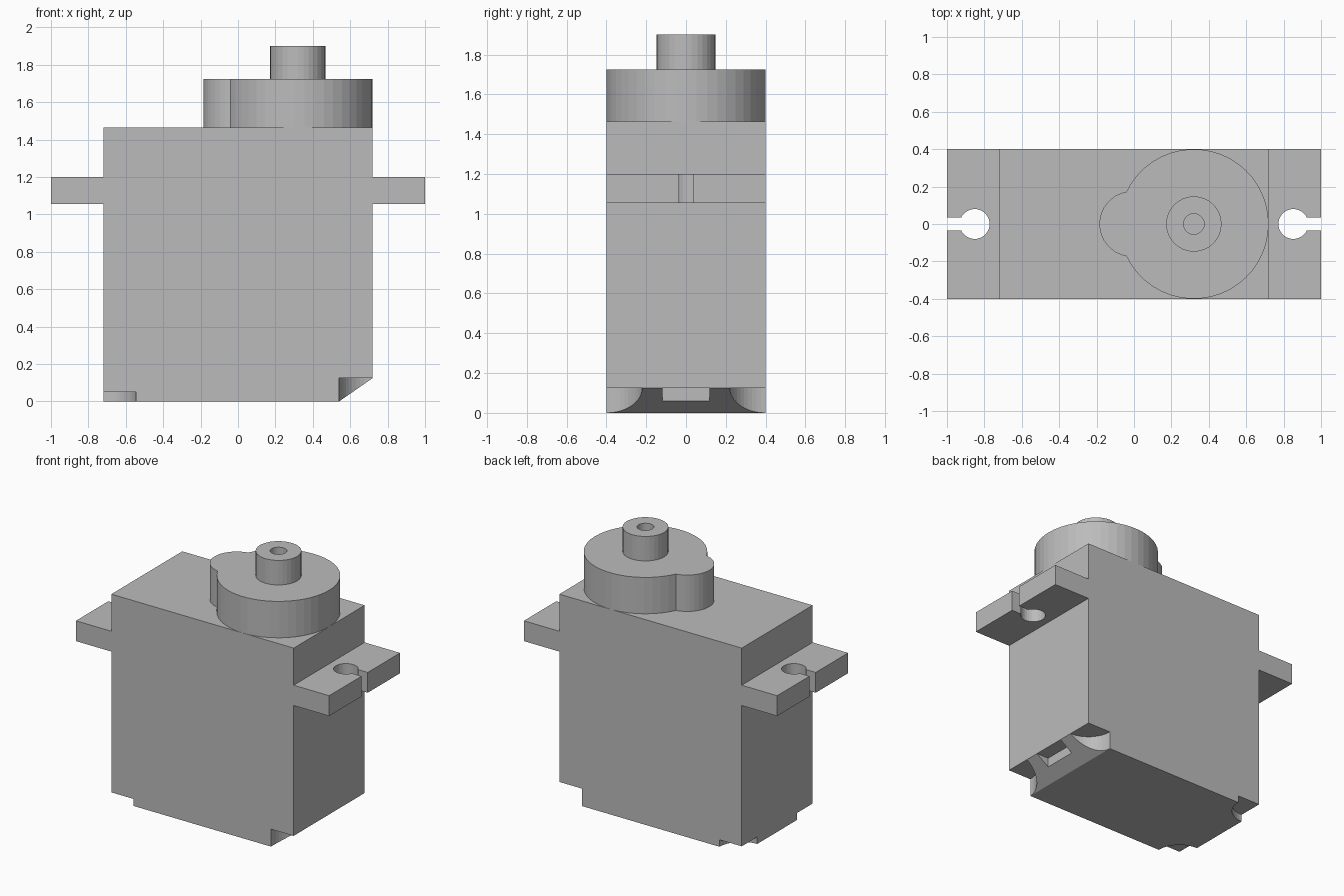
import bpy, bmesh
from math import cos, sin, pi, atan2
from mathutils import Vector

cube = bpy.data.objects.get("Cube")
if cube:
    bpy.data.objects.remove(cube, do_unlink=True)

grey = bpy.data.materials.new("plain grey")
grey.use_nodes = True
grey.diffuse_color = (0.5, 0.5, 0.5, 1)
grey.node_tree.nodes["Principled BSDF"].inputs["Base Color"].default_value = (0.5, 0.5, 0.5, 1)


def prism(name, points, offset):
    """Extrude a closed 3D outline along an offset vector."""
    bm = bmesh.new()
    face = bm.faces.new([bm.verts.new(p) for p in points])
    moved = bmesh.ops.extrude_face_region(bm, geom=[face])["geom"]
    bmesh.ops.translate(bm, vec=Vector(offset),
                        verts=[v for v in moved if isinstance(v, bmesh.types.BMVert)])
    bmesh.ops.recalc_face_normals(bm, faces=bm.faces)
    mesh = bpy.data.meshes.new(name)
    bm.to_mesh(mesh)
    bm.free()
    mesh.materials.append(grey)
    obj = bpy.data.objects.new(name, mesh)
    bpy.context.collection.objects.link(obj)
    return obj


def arc(cx, radius, start, end, steps):
    return [(cx + radius * cos(start + (end - start) * i / steps),
             radius * sin(start + (end - start) * i / steps)) for i in range(steps + 1)]


def cylinder(name, x, y, radius, z0, z1, sides=48):
    ring = [(px, py + y, z0) for px, py in arc(x, radius, 0, 2 * pi, sides)[:-1]]
    return prism(name, ring, (0, 0, z1 - z0))


def box(name, x0, x1, half_y, z0, z1):
    ring = [(x0, -half_y, z0), (x1, -half_y, z0), (x1, half_y, z0), (x0, half_y, z0)]
    return prism(name, ring, (0, 0, z1 - z0))


def cut(target, cutter):
    cutter.hide_render = True
    mod = target.modifiers.new("cut", "BOOLEAN")
    mod.operation, mod.solver, mod.object = "DIFFERENCE", "EXACT", cutter
    bpy.context.view_layer.objects.active = target
    bpy.ops.object.modifier_apply(modifier=mod.name)
    bpy.data.objects.remove(cutter, do_unlink=True)


HALF_X, HALF_Y, TOP = 0.72, 0.4, 1.465
TAB_LOW, TAB_HIGH = 1.055, 1.2
SHAFT_X, BOSS_TOP = 0.32, 1.725

# Case with mounting tabs and one chamfered bottom edge
profile = [(-HALF_X, 0), (0.54, 0), (HALF_X, 0.125),
           (HALF_X, TAB_LOW), (1, TAB_LOW), (1, TAB_HIGH), (HALF_X, TAB_HIGH),
           (HALF_X, TOP), (-HALF_X, TOP),
           (-HALF_X, TAB_HIGH), (-1, TAB_HIGH), (-1, TAB_LOW), (-HALF_X, TAB_LOW)]
case = prism("case", [(x, -HALF_Y, z) for x, z in profile], (0, 2 * HALF_Y, 0))

# Keyhole screw slots in the tabs
for side in (-1, 1):
    cut(case, cylinder("screw_hole", side * 0.852, 0, 0.08, 1, 1.3, 32))
    cut(case, box("screw_slot", *sorted((side * 0.87, side * 1.1)), 0.035, 1, 1.3))

# Scalloped bottom corners and the cable notch
for side in (-1, 1):
    cut(case, cylinder("front_scallop", HALF_X, side * HALF_Y, 0.18, -0.1, 0.1245))
    cut(case, cylinder("rear_scallop", -HALF_X, side * HALF_Y, 0.175, -0.1, 0.05))
cut(case, box("cable_notch", 0.626, 0.9, 0.118, -0.1, 0.1245))

# Gear housing: a large round joined to a small one
join_x, join_y = -0.04, 0.172
small_x, small_r = -0.01, 0.175
a = atan2(join_y, join_x - SHAFT_X)
b = atan2(join_y, join_x - small_x)
outline = arc(SHAFT_X, 0.4, -a, a, 40) + arc(small_x, small_r, b, 2 * pi - b, 16)[1:-1]
prism("gear_housing", [(x, y, TOP) for x, y in outline], (0, 0, BOSS_TOP - TOP))

# Output shaft with a blind screw hole
shaft = cylinder("output_shaft", SHAFT_X, 0, 0.148, BOSS_TOP, 1.9, 32)
cut(shaft, cylinder("shaft_hole", SHAFT_X, 0, 0.055, 1.76, 2, 24))
